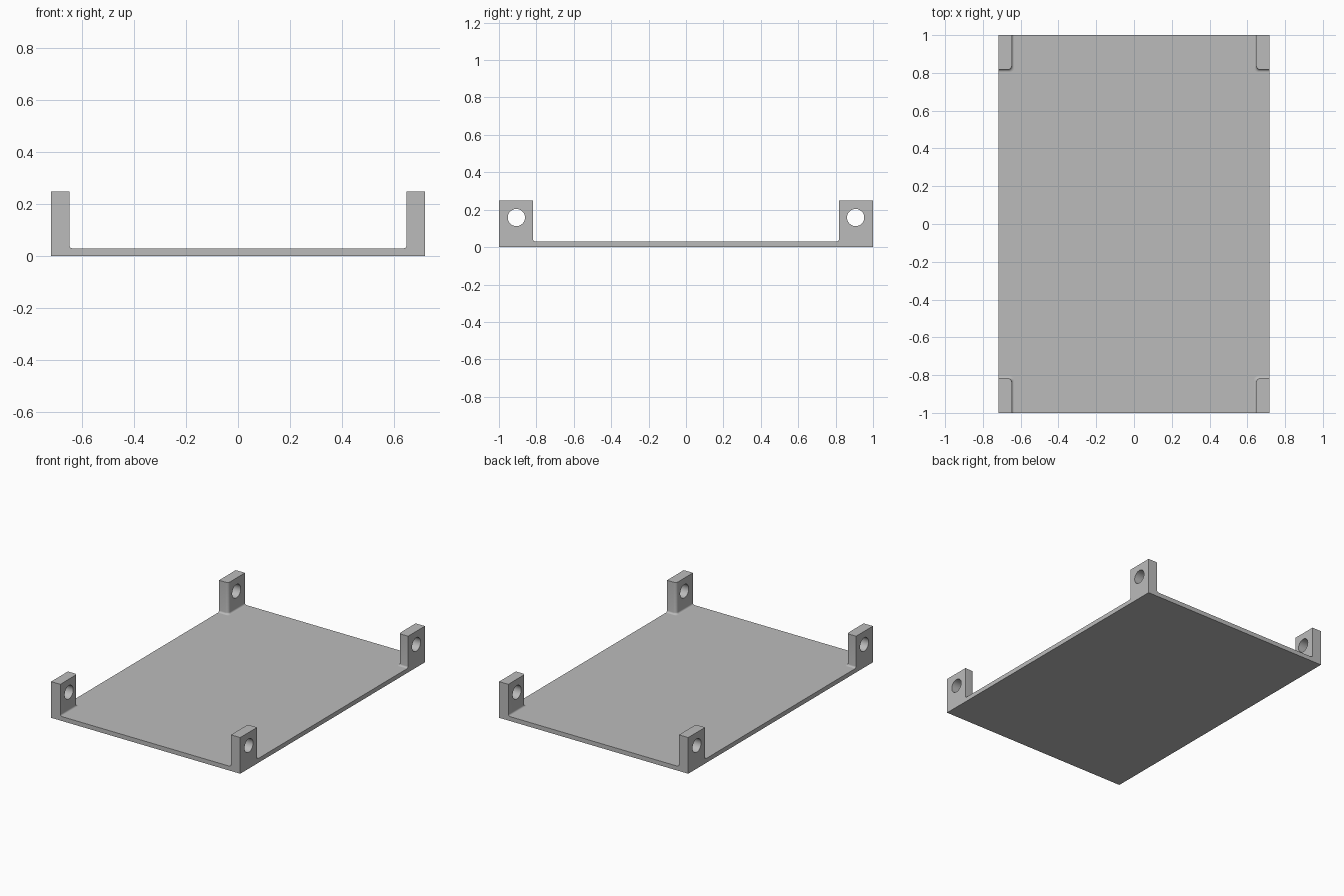
import bpy, bmesh, math

old = bpy.data.objects.get("Cube")
if old:
    bpy.data.objects.remove(old)

HALF_X, HALF_Y = 0.717, 1.0
PLATE_TOP, POST_TOP = 0.03, 0.248
POST_X, POST_Y = 0.647, 0.818       # inner faces of a corner post
FILLET, CORNER = 0.012, 0.02

grey = bpy.data.materials.new("plain grey")
grey.use_nodes = True
colour = (0.5, 0.5, 0.5, 1)
grey.diffuse_color = colour
grey.node_tree.nodes["Principled BSDF"].inputs["Base Color"].default_value = colour


def add_object(name, bm):
    bmesh.ops.recalc_face_normals(bm, faces=bm.faces)
    mesh = bpy.data.meshes.new(name)
    bm.to_mesh(mesh)
    bm.free()
    mesh.materials.append(grey)
    obj = bpy.data.objects.new(name, mesh)
    bpy.context.collection.objects.link(obj)
    return obj


def post_outline(grow):
    """Post section with a rounded inner corner, grown on its inner sides."""
    x, y, r = POST_X - grow, POST_Y - grow, CORNER
    arc = []
    for i in range(7):
        a = math.pi + i * math.pi / 12
        arc.append((x + r + r * math.cos(a), y + r + r * math.sin(a)))
    return [(HALF_X, y), (HALF_X, HALF_Y), (x, HALF_Y)] + arc


# Base plate
bm = bmesh.new()
bmesh.ops.create_cube(bm, size=1)
bmesh.ops.scale(bm, vec=(2 * HALF_X, 2 * HALF_Y, PLATE_TOP), verts=bm.verts)
bmesh.ops.translate(bm, vec=(0, 0, PLATE_TOP / 2), verts=bm.verts)
add_object("base_plate", bm)

# Corner post: stacked sections flaring into a fillet at the plate
levels = []
for i in range(6):
    a = i * math.pi / 10
    levels.append((PLATE_TOP + FILLET * (1 - math.cos(a)), FILLET * (1 - math.sin(a))))
levels.append((POST_TOP, 0))

bm = bmesh.new()
rings = [[bm.verts.new((x, y, z)) for x, y in post_outline(g)] for z, g in levels]
for low, high in zip(rings, rings[1:]):
    for i in range(len(low)):
        j = (i + 1) % len(low)
        bm.faces.new((low[i], low[j], high[j], high[i]))
bm.faces.new(rings[0])
bm.faces.new(rings[-1])
posts = add_object("corner_posts", bm)

# Screw hole through the post
bpy.ops.mesh.primitive_cylinder_add(vertices=48, radius=0.046, depth=0.4,
                                    location=(0.68, 0.907, 0.158),
                                    rotation=(0, math.pi / 2, 0))
cutter = bpy.context.object
cutter.name = "hole_cutter"
cutter.hide_render = True
cutter.data.materials.append(grey)
cut = posts.modifiers.new("hole", 'BOOLEAN')
cut.operation = 'DIFFERENCE'
cut.object = cutter
cut.solver = 'EXACT'

# Bake the hole, then smooth the rounded faces
bpy.ops.object.select_all(action='DESELECT')
posts.select_set(True)
bpy.context.view_layer.objects.active = posts
bpy.ops.object.modifier_apply(modifier="hole")
bpy.data.objects.remove(cutter)
bpy.ops.object.shade_smooth_by_angle(angle=math.radians(35))

# Repeat the post at all four corners
mirror = posts.modifiers.new("four_corners", 'MIRROR')
mirror.use_axis = (True, True, False)
